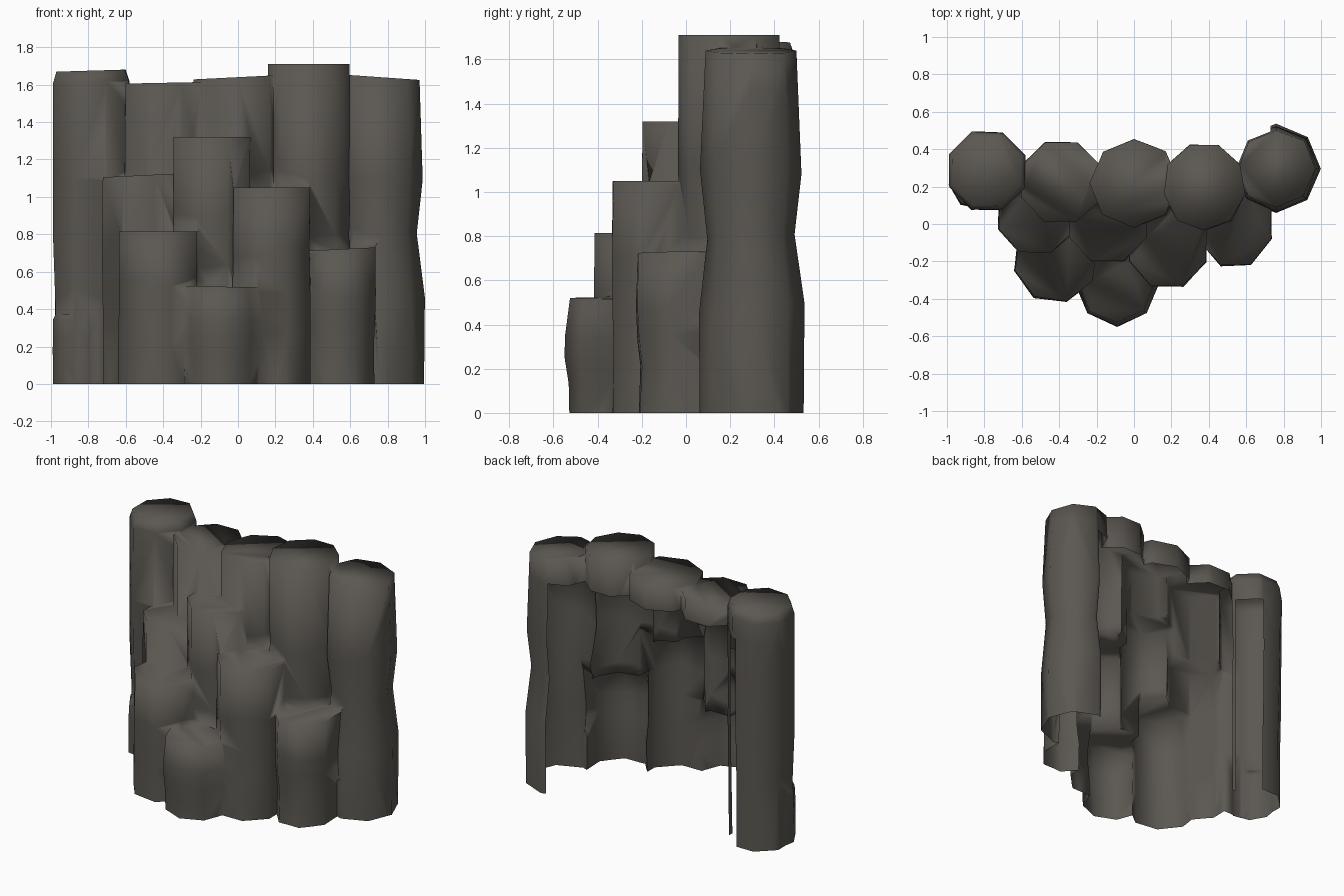
import bpy, bmesh, math, random

if "Cube" in bpy.data.objects:
    bpy.data.objects.remove(bpy.data.objects["Cube"])

random.seed(7)

rock = bpy.data.materials.new("dark_basalt")
rock.diffuse_color = (0.105, 0.096, 0.083, 1)
rock.use_nodes = True
rock.node_tree.nodes["Principled BSDF"].inputs["Base Color"].default_value = rock.diffuse_color

EVEN = (1, 1, 1, 1, 0.99)
# centre x, centre y, radius x, radius y, height, sides, first angle, tilt in x, chamfer, swelling
COLUMNS = [
    (-0.785, 0.285, 0.22, 0.225, 1.675, 8, 67, 0.03, 0.06, (0.95, 0.96, 1, 1, 1)),   # back row
    (-0.39, 0.225, 0.235, 0.235, 1.61, 8, 22, 0.02, 0, EVEN),
    (0.00, 0.22, 0.24, 0.24, 1.64, 8, 90, 0.05, 0, EVEN),
    (0.375, 0.20, 0.225, 0.24, 1.71, 9, 70, 0.0, 0, EVEN),
    (0.76, 0.295, 0.225, 0.225, 1.64, 8, 0, -0.07, 0, (1.04, 1.07, 0.89, 1.03, 0.93)),
    (-0.52, 0.05, 0.22, 0.225, 1.115, 8, 20, 0.05, 0, EVEN),      # middle row
    (-0.14, 0.01, 0.225, 0.225, 1.32, 8, 22, 0.0, 0, EVEN),
    (0.18, -0.11, 0.225, 0.24, 1.05, 8, 22, 0.0, 0, EVEN),
    (0.54, 0.01, 0.21, 0.25, 0.72, 8, 24, 0.05, 0, (0.98, 0.94, 1, 1, 1)),
    (-0.42, -0.19, 0.23, 0.235, 0.815, 8, 15, 0.0, 0, EVEN),      # front row
    (-0.09, -0.31, 0.225, 0.235, 0.52, 8, 90, -0.02, 0, (0.92, 0.96, 1.01, 1, 0.92)),
    (-0.835, 0.24, 0.16, 0.165, 0.37, 8, 10, -0.03, 0.03, EVEN),  # low stump
]
RIM_Z = 1.47      # lower edge of the narrow strip of back wall
OPEN_X = 0.73     # half width of the open back


def column(i, cx, cy, rx, ry, h, sides, first, tilt, chamfer, swell):
    """Slightly uneven many-sided prism reaching below the ground."""
    bm = bmesh.new()
    heights = [-0.1 - 0.007 * i, h * 0.28, h * 0.48, h * 0.67, h - chamfer]
    levels = list(zip(heights, swell))
    if chamfer:
        levels.append((h, 0.9))
    rings = []
    for k, (z, s) in enumerate(levels):
        ring = []
        for j in range(sides):
            a = math.radians(first + 360 * j / sides)
            f = s * random.uniform(0.975, 1.015)
            x, y = rx * f * math.cos(a), ry * f * math.sin(a)
            zz = z
            if k >= 4:
                zz += tilt * x
            elif k > 0:
                zz += random.uniform(-0.03, 0.03) * h
            ring.append(bm.verts.new((cx + x, cy + y, zz)))
        rings.append(ring)
    for lo, hi in zip(rings, rings[1:]):
        for j in range(sides):
            n = (j + 1) % sides
            bm.faces.new((lo[j], lo[n], hi[n], hi[j]))
    bm.faces.new(rings[0][::-1])
    bm.faces.new(rings[-1])
    bmesh.ops.triangulate(bm, faces=[f for f in bm.faces if len(f.verts) == 4])
    me = bpy.data.meshes.new("column")
    bm.to_mesh(me)
    bm.free()
    me.materials.append(rock)
    ob = bpy.data.objects.new("column", me)
    bpy.context.collection.objects.link(ob)
    return ob


# Fuse all columns into one outer skin
parts = [column(i, *c) for i, c in enumerate(COLUMNS)]
cliff = parts[0]
cliff.name = "basalt_columns"
for p in parts[1:]:
    m = cliff.modifiers.new("union", 'BOOLEAN')
    m.operation = 'UNION'
    m.solver = 'EXACT'
    m.object = p
bpy.context.view_layer.update()
dg = bpy.context.evaluated_depsgraph_get()
fused = bpy.data.meshes.new_from_object(cliff.evaluated_get(dg))
cliff.modifiers.clear()
cliff.data = fused
for p in parts[1:]:
    bpy.data.objects.remove(p)

# Cut flat and open at the ground
bm = bmesh.new()
bm.from_mesh(fused)
bmesh.ops.bisect_plane(bm, geom=bm.verts[:] + bm.edges[:] + bm.faces[:],
                       plane_co=(0, 0, 0), plane_no=(0, 0, 1), clear_inner=True)


def keep_largest_skin():
    """Drop enclosed gaps and loose slivers."""
    todo, islands = set(bm.faces), []
    while todo:
        stack, island = [todo.pop()], []
        while stack:
            f = stack.pop()
            island.append(f)
            for e in f.edges:
                for g in e.link_faces:
                    if g in todo:
                        todo.remove(g)
                        stack.append(g)
        islands.append(island)
    islands.sort(key=len)
    for island in islands[:-1]:
        bmesh.ops.delete(bm, geom=island, context='FACES')


def is_back(f):
    c = f.calc_center_median()
    return abs(f.normal.z) < 0.6 and f.normal.y > 0.2 and c.y > 0.1


def split_back(co, no):
    faces = [f for f in bm.faces if is_back(f)]
    geom = set(faces)
    for f in faces:
        geom.update(f.verts)
        geom.update(f.edges)
    bmesh.ops.bisect_plane(bm, geom=list(geom), plane_co=co, plane_no=no)


# Open the back below the rim, between the two outer columns
keep_largest_skin()
bm.normal_update()
split_back((0, 0, RIM_Z), (0, 0, 1))
for s in (-1, 1):
    split_back((s * OPEN_X, 0, 0), (1, 0, 0))
bm.normal_update()
back = []
for f in bm.faces:
    c = f.calc_center_median()
    if is_back(f) and abs(c.x) < OPEN_X and c.z < RIM_Z:
        back.append(f)
bmesh.ops.delete(bm, geom=back, context='FACES')
keep_largest_skin()
for f in bm.faces:
    f.material_index = 0
bm.to_mesh(fused)
bm.free()
fused.materials.clear()
fused.materials.append(rock)

# Soft shading over the whole rock
bpy.ops.object.select_all(action='DESELECT')
cliff.select_set(True)
bpy.context.view_layer.objects.active = cliff
bpy.ops.object.shade_smooth_by_angle(angle=math.radians(110))
